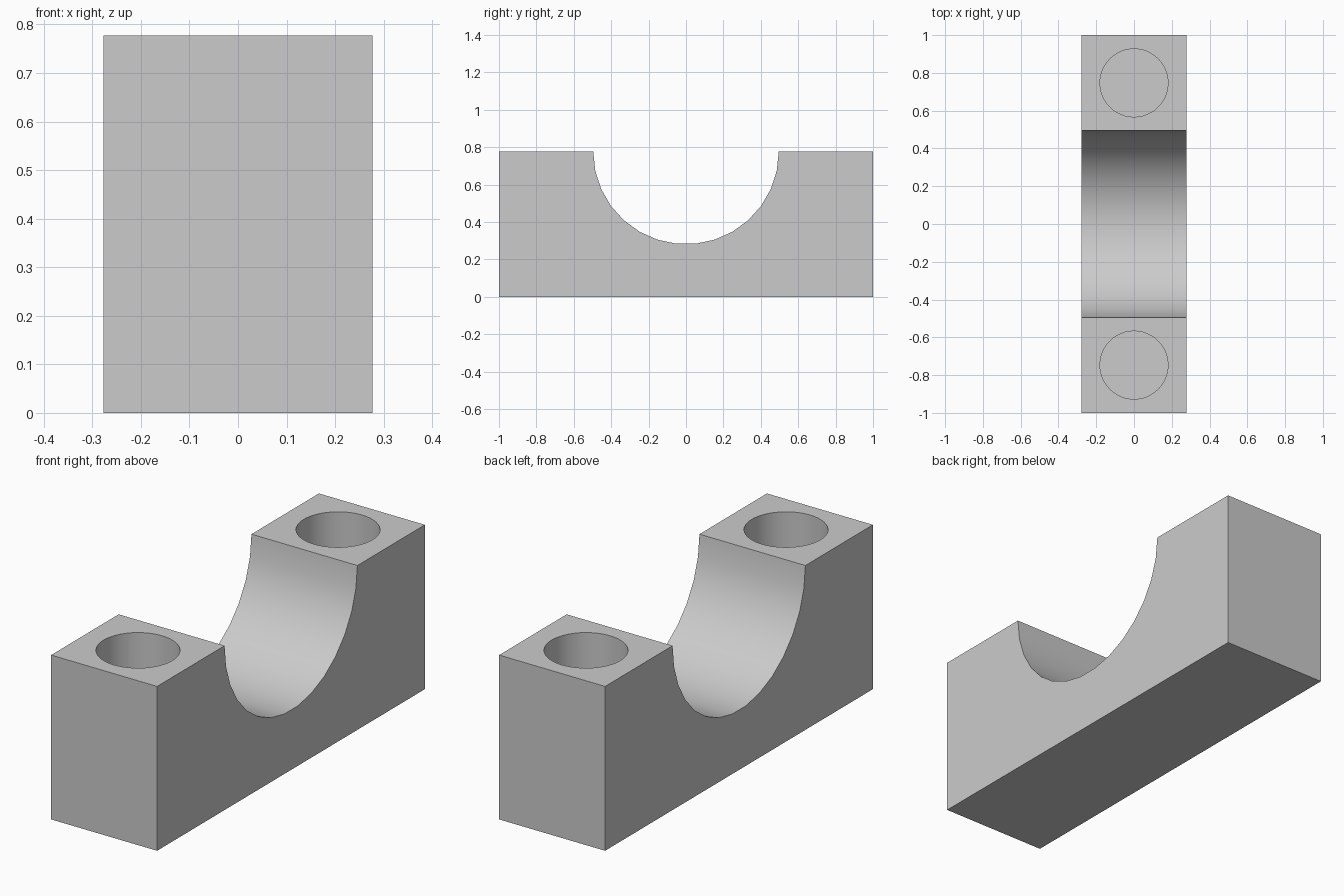
import bpy
import bmesh
from math import sin, cos, radians

if "Cube" in bpy.data.objects:
    bpy.data.objects.remove(bpy.data.objects["Cube"], do_unlink=True)

HALF_W, HALF_L, HEIGHT = 0.277, 1.0, 0.777
SADDLE_R, SADDLE_STEPS = 0.496, 15
HOLE_R, HOLE_Y, HOLE_FLOOR = 0.18, 0.747, 0.28

grey = bpy.data.materials.new("plain grey")
grey.use_nodes = True
colour = (0.6, 0.6, 0.6, 1)
grey.diffuse_color = colour
grey.node_tree.nodes["Principled BSDF"].inputs["Base Color"].default_value = colour

# Saddle block: side profile with a half-round cut, extruded across x
profile = [(HALF_L, HEIGHT), (HALF_L, 0), (-HALF_L, 0), (-HALF_L, HEIGHT)]
for i in range(SADDLE_STEPS + 1):
    a = radians(180 * i / SADDLE_STEPS)
    profile.append((-SADDLE_R * cos(a), HEIGHT - SADDLE_R * sin(a)))

bm = bmesh.new()
side = bm.faces.new([bm.verts.new((-HALF_W, y, z)) for y, z in profile])
ext = bmesh.ops.extrude_face_region(bm, geom=[side])
moved = [v for v in ext["geom"] if isinstance(v, bmesh.types.BMVert)]
bmesh.ops.translate(bm, verts=moved, vec=(2 * HALF_W, 0, 0))
bmesh.ops.recalc_face_normals(bm, faces=bm.faces)
mesh = bpy.data.meshes.new("saddle_block")
bm.to_mesh(mesh)
bm.free()
block = bpy.data.objects.new("saddle_block", mesh)
bpy.context.collection.objects.link(block)
mesh.materials.append(grey)
bpy.ops.object.select_all(action="DESELECT")

# Blind bolt holes, one in each raised end
top = HEIGHT + 0.1
for name, y in (("front", -HOLE_Y), ("back", HOLE_Y)):
    bpy.ops.mesh.primitive_cylinder_add(
        vertices=48, radius=HOLE_R, depth=top - HOLE_FLOOR,
        location=(0, y, (top + HOLE_FLOOR) / 2))
    cutter = bpy.context.object
    cutter.name = name + "_hole_cutter"
    cutter.hide_render = True
    cutter.data.materials.append(grey)
    cut = block.modifiers.new(name + "_hole", "BOOLEAN")
    cut.operation = "DIFFERENCE"
    cut.solver = "EXACT"
    cut.object = cutter
    cutter.select_set(False)
    bpy.context.view_layer.objects.active = block
    block.select_set(True)
    bpy.ops.object.modifier_apply(modifier=cut.name)
    bpy.data.objects.remove(cutter, do_unlink=True)

# Smooth the round cuts, keep the corners crisp
bpy.context.view_layer.objects.active = block
block.select_set(True)
bpy.ops.object.shade_smooth_by_angle(angle=radians(30))
